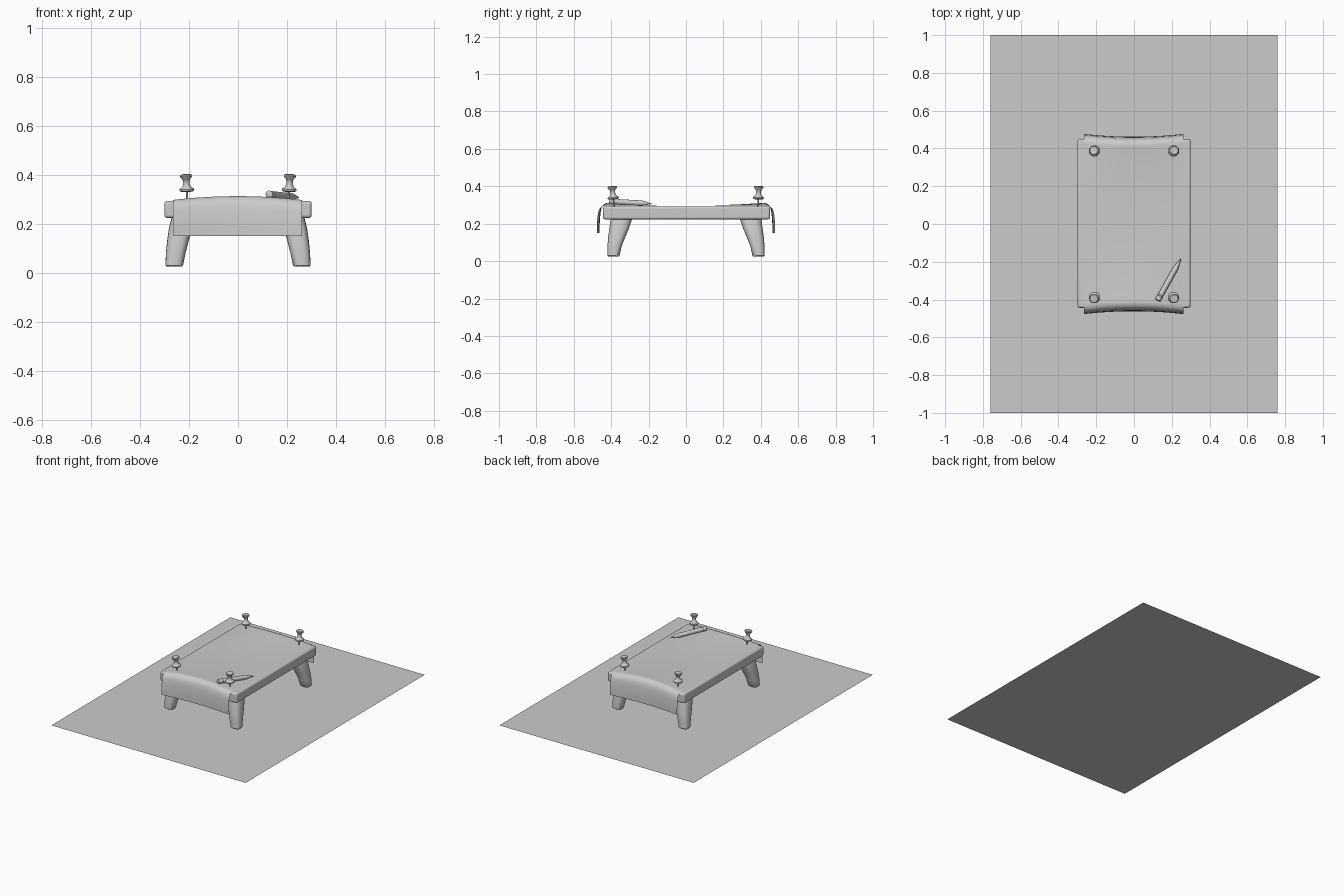
import bpy, bmesh
from math import sin, cos, pi, copysign
from mathutils import Vector

if "Cube" in bpy.data.objects:
    bpy.data.objects.remove(bpy.data.objects["Cube"])


def make(name, verts, faces, smooth=True):
    me = bpy.data.meshes.new(name)
    me.from_pydata(verts, [], faces)
    bm = bmesh.new()
    bm.from_mesh(me)
    bmesh.ops.recalc_face_normals(bm, faces=bm.faces)
    bm.to_mesh(me)
    bm.free()
    ob = bpy.data.objects.new(name, me)
    bpy.context.collection.objects.link(ob)
    if smooth:
        bpy.ops.object.select_all(action='DESELECT')
        ob.select_set(True)
        bpy.context.view_layer.objects.active = ob
        bpy.ops.object.shade_smooth_by_angle(angle=0.7)
    return ob


def loft(name, rings):
    """Skin a list of equal-length rings and cap both ends."""
    n = len(rings[0])
    verts = [p for r in rings for p in r]
    faces = [(i*n + j, i*n + (j+1) % n, (i+1)*n + (j+1) % n, (i+1)*n + j)
             for i in range(len(rings)-1) for j in range(n)]
    faces += [tuple(range(n)), tuple(range(len(verts)-n, len(verts)))]
    return make(name, verts, faces)


def lathe(name, profile, base, axis, sides):
    """Revolve (radius, distance) pairs round an axis through base."""
    base, axis = Vector(base), Vector(axis).normalized()
    u = axis.orthogonal().normalized()
    w = axis.cross(u)
    return loft(name, [[base + axis*d + (u*cos(2*pi*k/sides) + w*sin(2*pi*k/sides))*r
                        for k in range(sides)] for r, d in profile])


# Floor sheet
make("floor", [(-.76, -1, 0), (.76, -1, 0), (.76, 1, 0), (-.76, 1, 0)], [(0, 1, 2, 3)], False)

# Table board with rounded edges
bpy.ops.mesh.primitive_cube_add(size=1, location=(0, .003, .258))
board = bpy.context.object
board.name = "table_board"
board.scale = (.6, .893, .07)
bpy.ops.object.transform_apply(location=False, rotation=False, scale=True)
bev = board.modifiers.new("round", 'BEVEL')
bev.width, bev.segments = .012, 4
bpy.ops.object.shade_smooth_by_angle(angle=0.7)

# Four splayed, tapering legs: z, centre x, half x, centre y, half y
LEG = [(.025, .260, .032, .388, .028), (.030, .260, .036, .388, .033),
       (.08, .254, .040, .382, .038), (.13, .245, .044, .370, .046),
       (.18, .235, .047, .356, .053), (.235, .220, .048, .343, .058)]
for sx, sxn in ((-1, "left"), (1, "right")):
    for sy, syn in ((-1, "front"), (1, "back")):
        rings = []
        for z, cx, hx, cy, hy in LEG:
            ring = []
            for k in range(24):
                c, s = cos(2*pi*k/24), sin(2*pi*k/24)
                ring.append((sx*cx + hx*copysign(abs(c)**.75, c),
                             sy*cy + hy*copysign(abs(s)**.75, s), z))
            rings.append(ring)
        loft(f"{syn}_{sxn}_leg", rings)

        # Push pin in each corner, leaning slightly
        lathe(f"{syn}_{sxn}_push_pin",
              [(.004, -.01), (.004, .032), (.024, .033), (.030, .038), (.029, .044),
               (.018, .052), (.013, .065), (.013, .076), (.017, .086), (.024, .092),
               (.025, .098), (.021, .103)],
              (sx*.207, sy*.385, .298), (.05*sx, .04 if sy > 0 else -.1, 1), 24)

# Paper sheet: crowned near the ends, dipped mid-way, draped over both ends
DRAPE = [(.435, .0), (.448, -.004), (.459, -.012), (.467, -.026), (.472, -.05),
         (.475, -.08), (.477, -.11), (.477, -.147)]
top = [(-.42 + .84*i/24, 0) for i in range(25)]
path = [(-y, d) for y, d in reversed(DRAPE)] + top + DRAPE
NX = 21
verts = []
for y, d in path:
    for i in range(NX):
        t = -1 + 2*i/(NX-1)
        crown = 1 - t*t
        f = min(abs(y)/.42, 1)
        z = .2965 + .0155*f*f*crown*max(0, 1 + d/.147) + d
        pull = .015*crown if d < 0 else .015*crown*max(0, (abs(y)-.40)/.035)
        verts.append((-.002 + .263*t, y - copysign(pull, y), z))
faces = [(r*NX + i, r*NX + i+1, (r+1)*NX + i+1, (r+1)*NX + i)
         for r in range(len(path)-1) for i in range(NX-1)]
make("paper_sheet", verts, faces)

# Pencil lying by the front right pin
lathe("pencil", [(.012, 0), (.016, .003), (.016, .025), (.014, .026), (.014, .032),
                 (.015, .033), (.015, .195), (.004, .243), (.001, .255)],
      (.125, -.405, .319), (.12, .215, -.012), 12)
